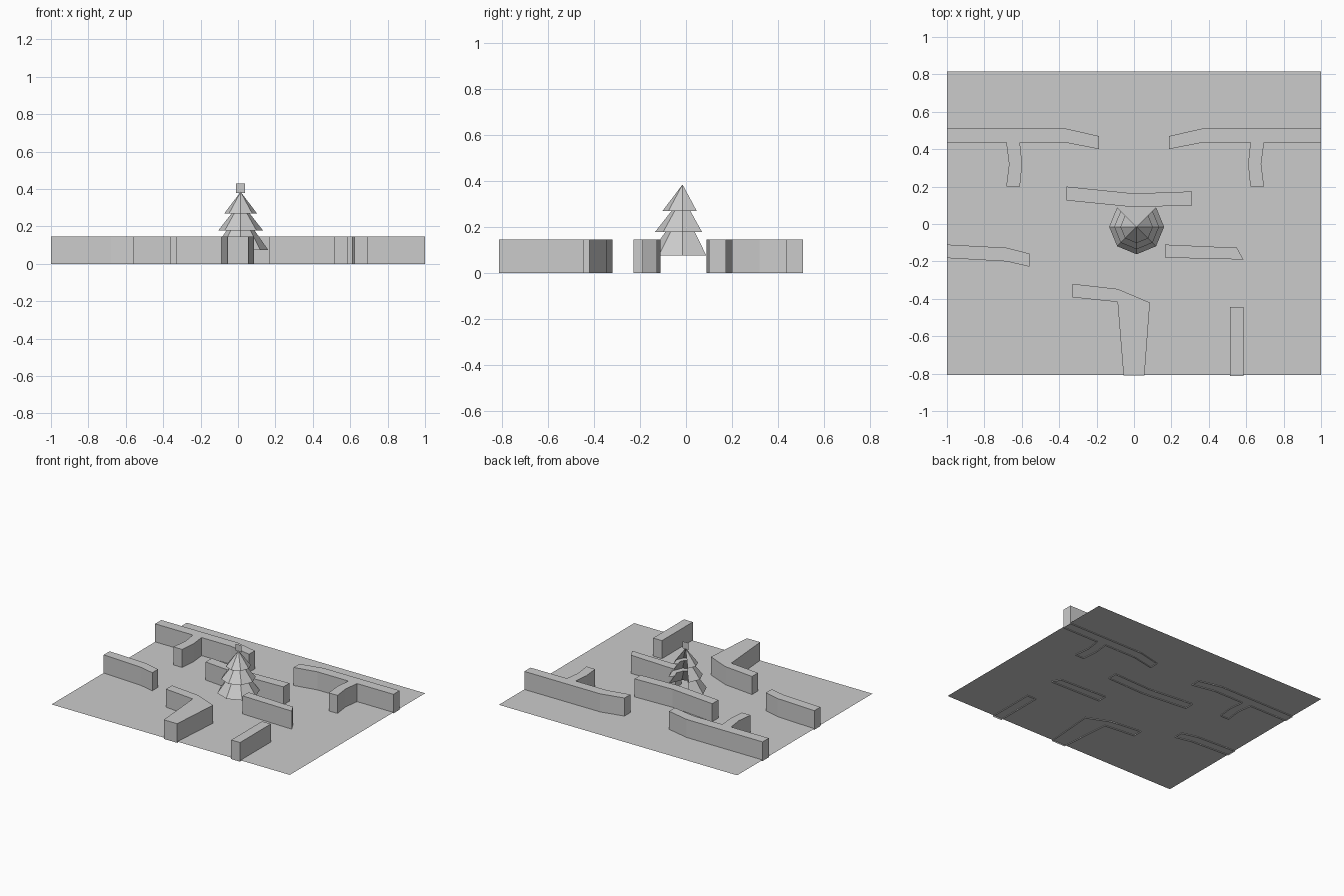
import bpy, bmesh, math

if "Cube" in bpy.data.objects:
    bpy.data.objects.remove(bpy.data.objects["Cube"])

WALL_H = 0.145
GROUND_Z = 0.008


def finish(name, bm):
    me = bpy.data.meshes.new(name)
    bm.to_mesh(me)
    bm.free()
    ob = bpy.data.objects.new(name, me)
    bpy.context.collection.objects.link(ob)
    return ob


def wall(name, outline):
    """Hedge wall: plan outline raised to a flat top, open underneath."""
    bm = bmesh.new()
    low = [bm.verts.new((x, y, 0)) for x, y in outline]
    top = [bm.verts.new((x, y, WALL_H)) for x, y in outline]
    n = len(outline)
    for i in range(n):
        j = (i + 1) % n
        bm.faces.new((low[i], low[j], top[j], top[i]))
    bm.faces.new(top)
    bmesh.ops.recalc_face_normals(bm, faces=bm.faces)
    top_face = max(bm.faces, key=lambda f: f.calc_center_median().z)
    if top_face.normal.z < 0:
        bmesh.ops.reverse_faces(bm, faces=bm.faces)
    return finish(name, bm)


def quad(name, corners):
    bm = bmesh.new()
    bm.faces.new([bm.verts.new(c) for c in corners])
    return finish(name, bm)


# Ground sheet
quad("ground", [(-1, -0.807, GROUND_Z), (1, -0.807, GROUND_Z),
                (1, 0.815, GROUND_Z), (-1, 0.815, GROUND_Z)])

# Two mirrored back walls with bent branches
for side, name, b in ((-1, "back_wall_left", 0.0), (1, "back_wall_right", 0.012)):
    pts = [(1, 0.51), (0.363, 0.51), (0.187, 0.47), (0.187, 0.40), (0.363, 0.435),
           (0.61 + b, 0.435), (0.598 + b, 0.32), (0.61 + b, 0.20),
           (0.683 + b, 0.20), (0.668 + b, 0.32), (0.683 + b, 0.435), (1, 0.435)]
    wall(name, [(side * x, y) for x, y in pts])

# Inner and front walls
wall("middle_wall", [(-0.36, 0.20), (0.0, 0.163), (0.31, 0.174),
                     (0.31, 0.10), (0.0, 0.09), (-0.36, 0.126)])
wall("left_wall", [(-1, -0.11), (-0.68, -0.127), (-0.56, -0.158),
                   (-0.56, -0.228), (-0.68, -0.20), (-1, -0.182)])
wall("right_wall", [(0.165, -0.11), (0.55, -0.127), (0.585, -0.19), (0.165, -0.18)])
wall("front_bent_wall", [(-0.33, -0.32), (-0.088, -0.347), (0.085, -0.42),
                         (0.056, -0.81), (-0.056, -0.81), (-0.088, -0.417),
                         (-0.33, -0.392)])
wall("front_straight_wall", [(0.512, -0.443), (0.586, -0.443),
                             (0.586, -0.813), (0.512, -0.813)])

# Tree: tiered eight-sided shell with the two back sides left open
CX, CY = 0.014, -0.015
profile = [(0.087, 0.27), (0.048, 0.27), (0.12, 0.178), (0.075, 0.178), (0.147, 0.075)]
bm = bmesh.new()
angles = [math.radians(135 + 45 * i) for i in range(7)]
tip = bm.verts.new((CX, CY, 0.385))
rings = [[bm.verts.new((CX + r * math.cos(a), CY + r * math.sin(a), z)) for a in angles]
         for r, z in profile]
for i in range(6):
    bm.faces.new((tip, rings[0][i], rings[0][i + 1]))
    for up, dn in zip(rings, rings[1:]):
        bm.faces.new((up[i], dn[i], dn[i + 1], up[i + 1]))
finish("tree", bm)

# Flat square ornament on the tip
quad("tree_topper", [(CX - 0.024, CY, 0.378), (CX + 0.024, CY, 0.378),
                     (CX + 0.024, CY, 0.43), (CX - 0.024, CY, 0.43)])
